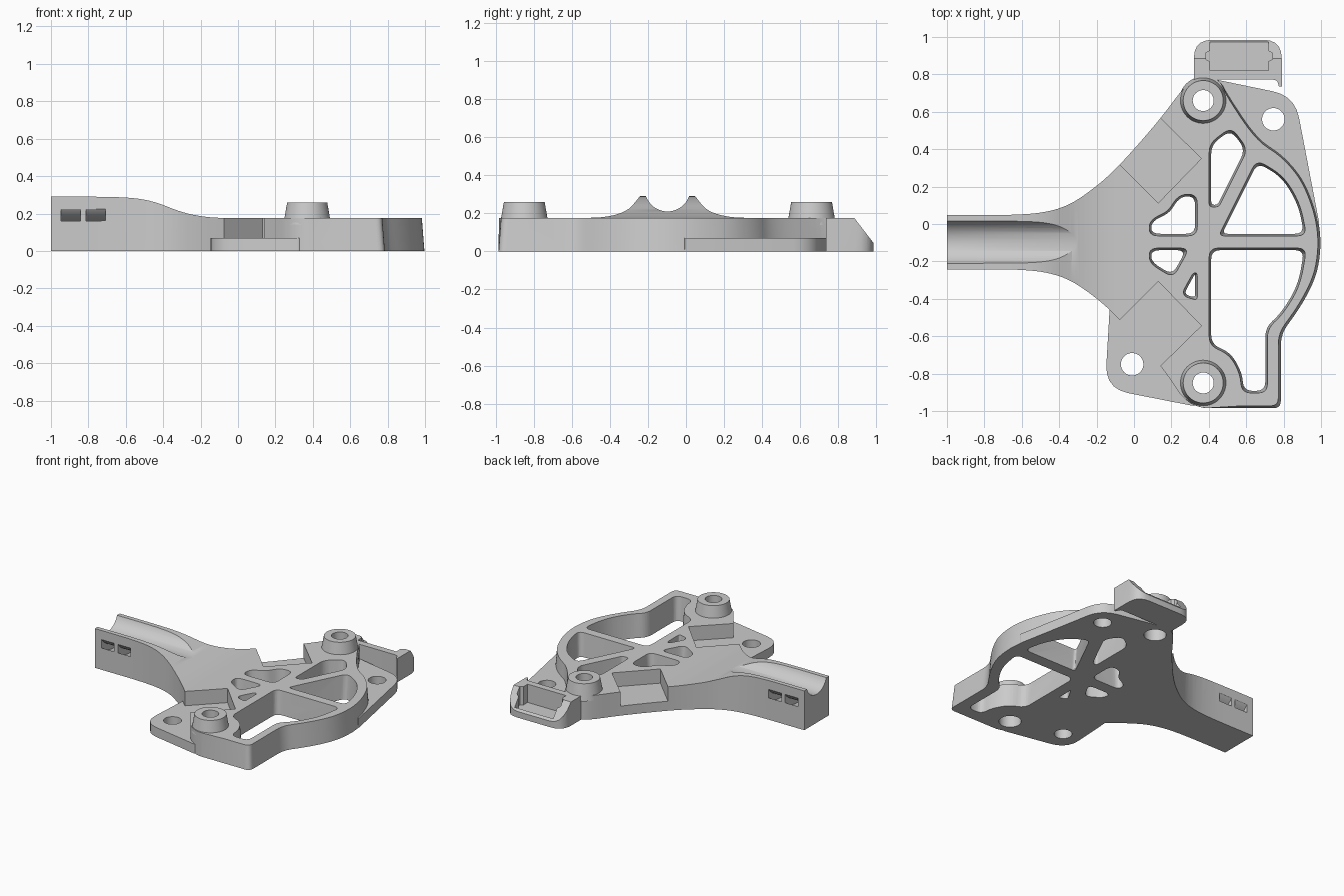
import bpy, bmesh, math
from mathutils import Vector, Matrix

if "Cube" in bpy.data.objects:
    bpy.data.objects.remove(bpy.data.objects["Cube"], do_unlink=True)

grey = bpy.data.materials.new("light grey")
grey.use_nodes = True
colour = (0.6, 0.6, 0.6, 1)
grey.diffuse_color = colour
grey.node_tree.nodes["Principled BSDF"].inputs["Base Color"].default_value = colour

MID = -0.097      # centre line of the arm in y
DECK = 0.175      # main deck height
SHELF = 0.07      # flange and pocket floor height


def signed_area(pts):
    return sum(pts[i - 1][0] * p[1] - pts[i - 1][1] * p[0] for i, p in enumerate(pts))


def rounded(points, r, steps=5):
    """Round the corners of a closed outline; a third value overrides the radius."""
    out = []
    for i, p in enumerate(points):
        rad = p[2] if len(p) > 2 else r
        c = Vector(p[:2])
        a = Vector(points[i - 1][:2]) - c
        b = Vector(points[(i + 1) % len(points)][:2]) - c
        if rad == 0:
            out.append(c)
            continue
        start = c + a.normalized() * min(rad, 0.46 * a.length)
        end = c + b.normalized() * min(rad, 0.46 * b.length)
        for k in range(steps + 1):
            t = k / steps
            out.append(start * (1 - t) ** 2 + c * 2 * t * (1 - t) + end * t * t)
    return out


def shrink(points, d, min_x=-9):
    """Move the corners of an outline inward by d, only beyond min_x."""
    side = math.copysign(d, signed_area(points))
    res = []
    for i, p in enumerate(points):
        c = Vector(p[:2])
        e = (c - Vector(points[i - 1][:2])).normalized()
        f = (Vector(points[(i + 1) % len(points)][:2]) - c).normalized()
        n = Vector((-e.y - f.y, e.x + f.x)).normalized()
        if c.x > min_x:
            c += n * side / max(0.35, n.dot(Vector((-e.y, e.x))))
        res.append((c.x, c.y) + tuple(p[2:]))
    return res


def make(name, bm):
    if bm.calc_volume(signed=True) < 0:
        bmesh.ops.reverse_faces(bm, faces=bm.faces)
    mesh = bpy.data.meshes.new(name)
    bm.to_mesh(mesh)
    bm.free()
    mesh.materials.append(grey)
    obj = bpy.data.objects.new(name, mesh)
    bpy.context.collection.objects.link(obj)
    return obj


def prism(name, low, z0, z1, high=None, order=(0, 1, 2)):
    """Extrude an outline; order permutes the axes."""
    bm = bmesh.new()
    place = lambda p, z: bm.verts.new([(p[0], p[1], z)[k] for k in order])
    a = [place(p, z0) for p in low]
    b = [place(p, z1) for p in (high or low)]
    bm.faces.new(a[::-1])
    bm.faces.new(b)
    for i in range(len(a)):
        bm.faces.new((a[i - 1], a[i], b[i]))
        bm.faces.new((a[i - 1], b[i], b[i - 1]))
    bmesh.ops.dissolve_limit(bm, angle_limit=0.0005, verts=bm.verts, edges=bm.edges)
    return make(name, bm)


def cone(name, centre, r1, r2, depth, along_x=False):
    bm = bmesh.new()
    m = Matrix.Translation(centre)
    if along_x:
        m = m @ Matrix.Rotation(math.pi / 2, 4, "Y")
    bmesh.ops.create_cone(bm, cap_ends=True, segments=48, radius1=r1, radius2=r2,
                          depth=depth, matrix=m)
    return make(name, bm)


def cut(obj, cutters):
    """Subtract each cutter in turn, trying another solver if one comes back empty."""
    for c in cutters:
        c.hide_render = True
        mod = obj.modifiers.new("cut", "BOOLEAN")
        mod.operation, mod.object = "DIFFERENCE", c
        for solver in ("EXACT", "MANIFOLD", "FLOAT"):
            mod.solver = solver
            bpy.context.view_layer.update()
            mesh = bpy.data.meshes.new_from_object(
                obj.evaluated_get(bpy.context.evaluated_depsgraph_get()))
            if len(mesh.polygons):
                obj.data = mesh
                break
        obj.modifiers.clear()


# Main plate: arm, flare and drafted ring
outline = [
    (-1, -.242, 0), (-.55, -.242), (-.36, -.285), (-.2, -.395), (-.075, -.51),
    (.14, -.75), (.26, -.93, .05), (.35, -.985, .05), (.785, -.985, .04),
    (.785, -.59, .06), (.9, -.43), (.98, -.27), (1.002, -.1), (.98, .06), (.91, .24),
    (.8, .37), (.66, .46), (.5, .7), (.46, .77), (.37, .79), (.28, .75),
    (.14, .56), (-.075, .315), (-.2, .2), (-.36, .09), (-.55, .048), (-1, .048, 0)]
plate = prism("main_plate", rounded(outline, .2), 0, .32,
              rounded(shrink(outline, .025, .48), .2))

# Sloping top profile of the arm
top_profile = rounded([(-1.1, .29, 0), (-.62, .29), (-.46, .27), (-.3, .205), (-.17, .18),
                       (-.05, DECK), (1.1, DECK, 0), (1.1, .5, 0), (-1.1, .5, 0)], .2)
plate_cutters = [prism("top_cutter", top_profile, -1.2, 1.2, order=(0, 2, 1))]

# Lightening windows with drafted walls
windows = [
    [(.4, .43), (.52, .52), (.61, .4), (.455, .09, .02), (.4, .09, .02)],
    [(.45, -.065, .03), (.655, .345), (.8, .26, .1), (.89, .11, .1), (.925, -.065)],
    [(.4, -.127), (.925, -.127), (.89, -.33, .1), (.8, -.48, .1), (.715, -.56),
     (.715, -.905), (.575, -.905), (.565, -.8, .1), (.51, -.7, .1), (.4, -.65)],
    [(.08, -.065), (.34, -.065), (.34, .16), (.24, .16), (.18, .07, .03), (.08, .02)],
    [(.08, -.127), (.3, -.127), (.21, -.29), (.08, -.21)],
    [(.26, -.36, .02), (.315, -.26, .02), (.34, -.26, .02), (.34, -.41, .02), (.27, -.39, .02)],
]
for w in windows:
    plate_cutters.append(prism("window_cutter", rounded(shrink(w, .014), .05), -.02, .2,
                               rounded(w, .05)))

# Diagonal pockets on both flanks
for s in (1, -1):
    pocket = [(x, MID + s * y) for x, y in ((0, .8), (.36, .447), (.13, .21), (-.2, .54))]
    plate_cutters.append(prism("pocket_cutter", pocket, SHELF, .4))

# Cable groove and curved tie slots in the arm
plate_cutters.append(cone("groove_cutter", (-.6, MID, .33), .12, .12, 1.2, True))
for x in (-.895, -.76):
    ring = cone("slot_cutter", (x, MID, .33), .223, .223, .104, True)
    core = cone("slot_core", (x, MID, .33), .18, .18, .3, True)
    cut(ring, [core])
    bpy.data.objects.remove(core)
    plate_cutters.append(ring)

# Bolt holes
boss_spots = [("rear_boss", .37, .66), ("front_boss", .37, -.85)]
bolts = [cone("bolt_cutter", (x, y, .15), .056, .056, .5) for _, x, y in boss_spots]
bolts += [cone("counterbore_cutter", (x, y, 0), .075, .075, .2) for _, x, y in boss_spots]
bolts += [cone("bolt_cutter", (x, y, .1), .06, .06, .4) for x, y in ((.745, .56), (-.01, -.75))]
cut(plate, plate_cutters + bolts)
parts = [plate]

# Raised tapered bosses
for name, x, y in boss_spots:
    boss = cone(name, (x, y, .2), .128, .107, .12)
    cut(boss, bolts)
    parts.append(boss)

# Thin mounting flanges
rear = [(.4, .78, .02), (.86, .685, .12), (.995, -.02, .03), (.95, .03),
        (.86, .27), (.65, .43), (.48, .62)]
front = [(-.13, -.45), (-.155, -.88, .13), (.33, -.975, .02), (.37, -.92),
         (.2, -.72), (0, -.5)]
for name, pts in (("rear_flange", rear), ("front_flange", front)):
    flange = prism(name, rounded(pts, 0), 0, SHELF)
    cut(flange, bolts)
    parts.append(flange)

# Rear clip with a sloped back and an open tray
clip = prism("rear_clip", rounded([
    (.32, .985, .1), (.32, .72), (.43, .72), (.45, .772), (.765, .772, .03),
    (.775, .735), (.79, .735), (.79, .985, .1)], 0), 0, DECK)
tray = [(.405, .82), (.72, .82), (.72, .87), (.74, .88), (.74, .915),
        (.72, .925), (.72, .972), (.405, .972), (.405, .925), (.385, .915),
        (.385, .88), (.405, .87)]
slope = [(.885, DECK), (.985, .045), (1.2, .045), (1.2, .4), (.885, .4)]
clip_cutters = [prism("slope_cutter", slope, .2, .9, order=(2, 0, 1)),
                prism("tray_cutter", tray, .04, .4)]
cut(clip, clip_cutters + bolts)
parts.append(clip)

# Remove the helpers and shade smoothly with sharp edges kept
for c in plate_cutters + bolts + clip_cutters:
    bpy.data.objects.remove(c)
bpy.ops.object.select_all(action="DESELECT")
for p in parts:
    p.select_set(True)
bpy.context.view_layer.objects.active = plate
bpy.ops.object.shade_smooth_by_angle(angle=math.radians(30))
